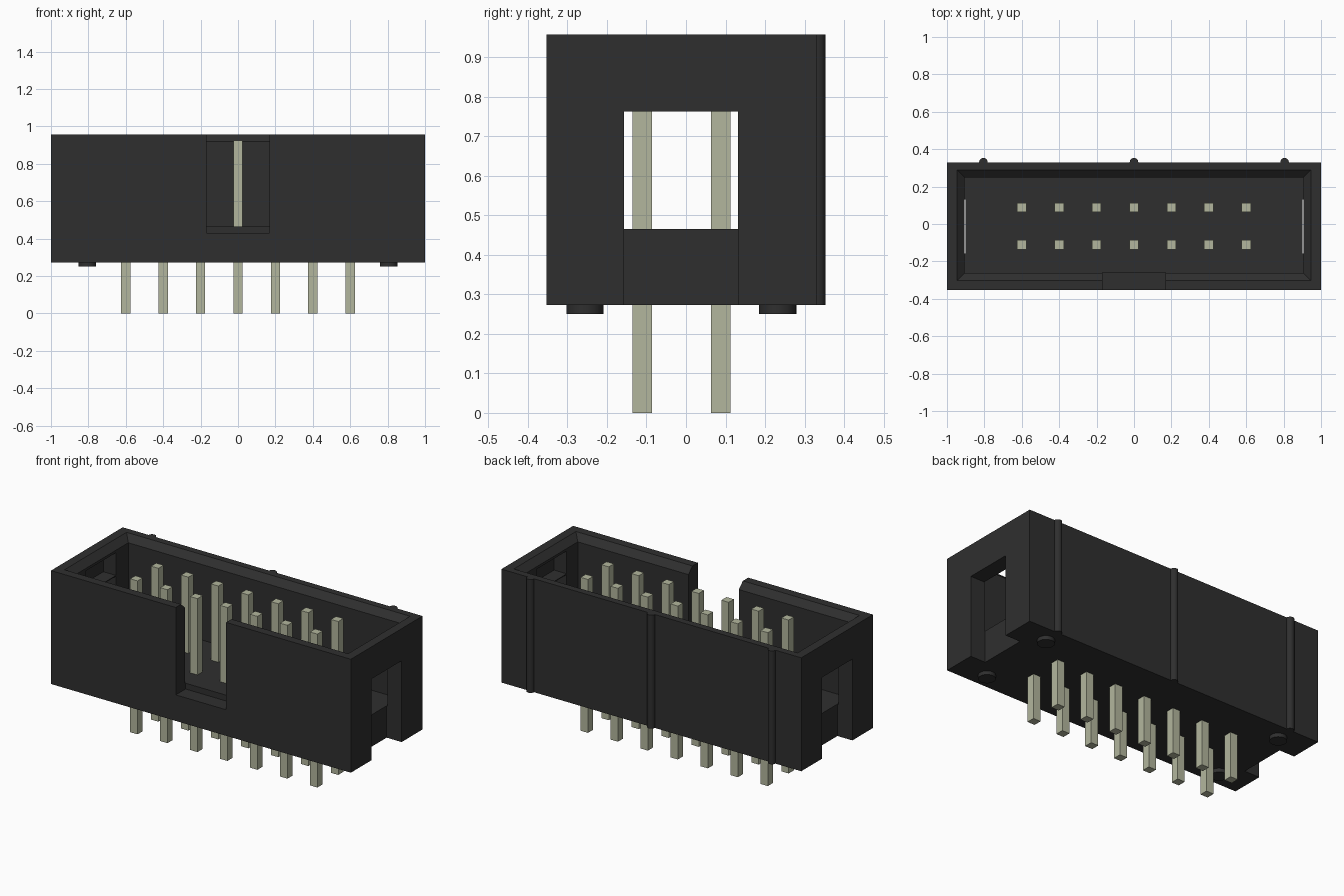
import bpy, bmesh

cube = bpy.data.objects.get("Cube")
if cube:
    bpy.data.objects.remove(cube, do_unlink=True)


def material(name, rgb):
    m = bpy.data.materials.new(name)
    m.use_nodes = True
    m.diffuse_color = (*rgb, 1)
    bsdf = next(n for n in m.node_tree.nodes if n.type == "BSDF_PRINCIPLED")
    bsdf.inputs["Base Color"].default_value = (*rgb, 1)
    return m


BLACK = material("black plastic", (0.028, 0.028, 0.028))
PIN = material("pale pin metal", (0.45, 0.47, 0.34))


def finish(name, bm, mat):
    bmesh.ops.recalc_face_normals(bm, faces=bm.faces)
    mesh = bpy.data.meshes.new(name)
    bm.to_mesh(mesh)
    bm.free()
    mesh.materials.append(mat)
    obj = bpy.data.objects.new(name, mesh)
    bpy.context.collection.objects.link(obj)
    return obj


def stack(name, layers, mat=BLACK):
    """Solid through rectangles (x0, x1, y0, y1, z), listed bottom to top."""
    bm = bmesh.new()
    rings = [[bm.verts.new(p) for p in ((a, c, z), (b, c, z), (b, d, z), (a, d, z))]
             for a, b, c, d, z in layers]
    bm.faces.new(rings[0])
    bm.faces.new(rings[-1])
    for low, high in zip(rings, rings[1:]):
        for i in range(4):
            j = (i + 1) % 4
            bm.faces.new((low[i], low[j], high[j], high[i]))
    return finish(name, bm, mat)


def box(name, x0, x1, y0, y1, z0, z1, mat=BLACK):
    return stack(name, [(x0, x1, y0, y1, z0), (x0, x1, y0, y1, z1)], mat)


def cylinder(name, x, y, z0, z1, r, sides=32):
    bm = bmesh.new()
    bmesh.ops.create_cone(bm, cap_ends=True, segments=sides, radius1=r, radius2=r, depth=z1 - z0)
    bmesh.ops.translate(bm, verts=bm.verts, vec=(x, y, (z0 + z1) / 2))
    obj = finish(name, bm, BLACK)
    bpy.ops.object.select_all(action="DESELECT")
    obj.select_set(True)
    bpy.context.view_layer.objects.active = obj
    bpy.ops.object.shade_smooth_by_angle()
    return obj


def cut(target, cutter):
    cutter.hide_render = True
    mod = target.modifiers.new("cut", "BOOLEAN")
    mod.operation = "DIFFERENCE"
    mod.solver = "EXACT"
    mod.object = cutter
    bpy.context.view_layer.objects.active = target
    bpy.ops.object.modifier_apply(modifier=mod.name)
    bpy.data.objects.remove(cutter, do_unlink=True)


BASE, FLOOR, TOP = 0.273, 0.465, 0.957
BACK = 0.33

# Shroud with a chamfered open cavity
shroud = box("shroud", -1, 1, -0.353, BACK, BASE, TOP)
cut(shroud, stack("cavity_cutter", [
    (-0.906, 0.906, -0.263, 0.249, FLOOR),
    (-0.906, 0.906, -0.263, 0.249, 0.92),
    (-0.946, 0.946, -0.302, 0.289, TOP),
    (-0.946, 0.946, -0.302, 0.289, 1.1)]))

# Key notch in the front wall
cut(shroud, box("notch_cutter", -0.168, 0.168, -0.5, -0.26, 0.43, 1.2))

# End slots, and hollows behind the end walls above them
for s in (-1, 1):
    outer, inner, skin = s * 1.2, s * 0.90, s * 0.99
    cut(shroud, box("slot_cutter", min(outer, inner), max(outer, inner),
                    -0.157, 0.131, 0.1, 0.763))
    cut(shroud, box("hollow_cutter", min(skin, inner), max(skin, inner),
                    -0.157, 0.131, 0.768, 0.905))

# Two rows of seven pins
for row, y in (("front", -0.111), ("back", 0.088)):
    for i in range(7):
        x = (i - 3) * 0.2
        box(f"{row}_pin_{i + 1}", x - 0.0245, x + 0.0245, y - 0.0245, y + 0.0245, 0, 0.925, PIN)

# Round ribs down the back wall
for i, x in enumerate((-0.805, 0, 0.805)):
    cylinder(f"back_rib_{i + 1}", x, BACK, BASE, TOP, 0.023)

# Stand-off feet
for side, x in (("right", -0.805), ("left", 0.805)):
    for end, y in (("front", -0.256), ("back", 0.232)):
        cylinder(f"{end}_{side}_foot", x, y, 0.25, BASE + 0.01, 0.047)
